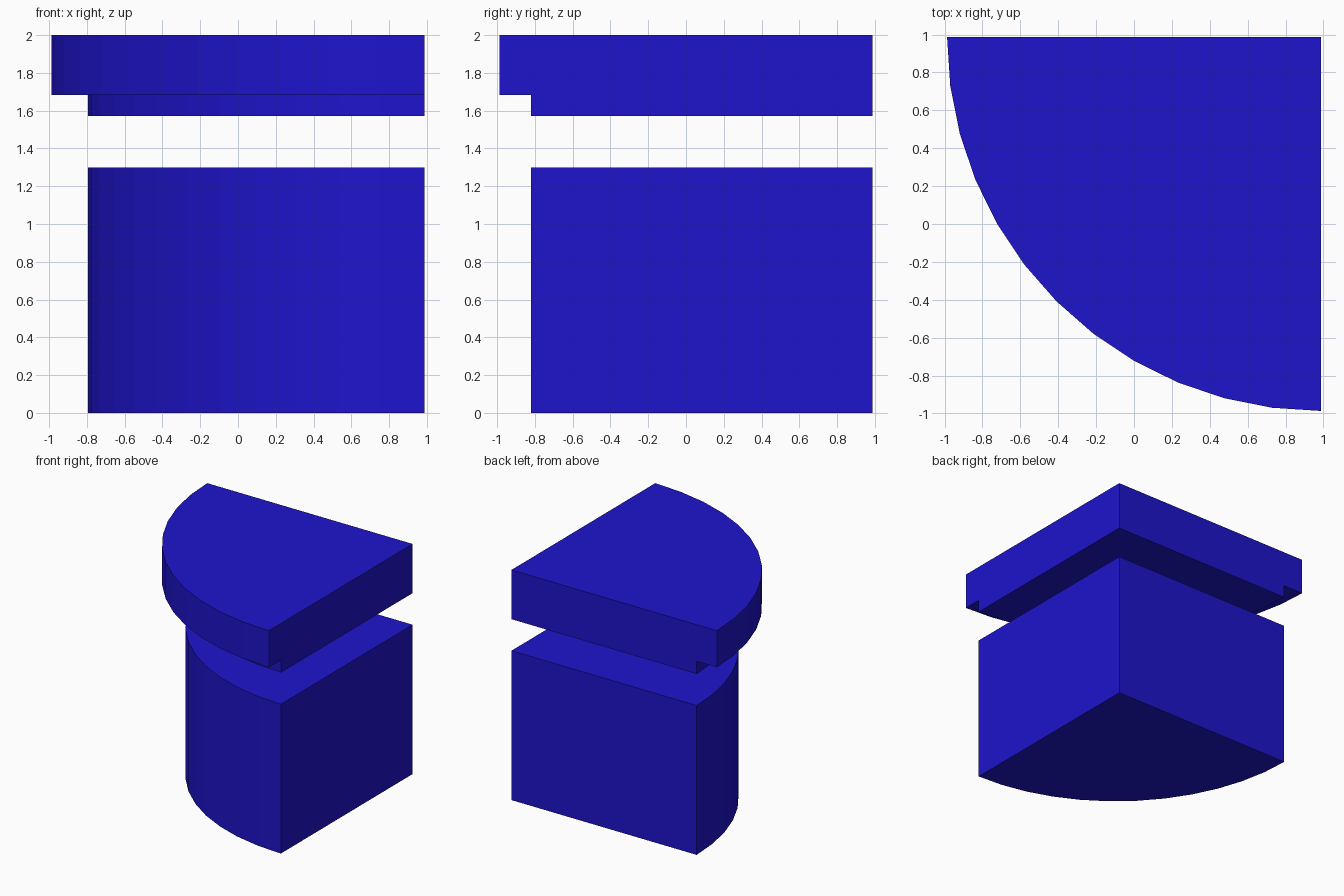
import bpy, bmesh, math

if "Cube" in bpy.data.objects:
    bpy.data.objects.remove(bpy.data.objects["Cube"])

CORNER = 0.987      # shared square corner at back right
SEGMENTS = 12       # facets along the quarter arc

blue = bpy.data.materials.new("blue")
blue.diffuse_color = (0.013, 0.007, 0.6, 1)
blue.use_nodes = True
blue.node_tree.nodes["Principled BSDF"].inputs["Base Color"].default_value = blue.diffuse_color


def quarter_prism(name, rx, ry, z0, z1):
    """Extruded quarter disc with its square corner at the back right."""
    bm = bmesh.new()
    verts = [bm.verts.new((CORNER, CORNER, z0))]
    for i in range(SEGMENTS + 1):
        a = math.pi / 2 * i / SEGMENTS
        verts.append(bm.verts.new((CORNER - rx * math.cos(a),
                                   CORNER - ry * math.sin(a), z0)))
    base = bm.faces.new(verts)
    top = bmesh.ops.extrude_face_region(bm, geom=[base], use_keep_orig=True)
    bmesh.ops.translate(bm, vec=(0, 0, z1 - z0),
                        verts=[g for g in top["geom"] if isinstance(g, bmesh.types.BMVert)])
    bmesh.ops.recalc_face_normals(bm, faces=bm.faces)
    mesh = bpy.data.meshes.new(name)
    bm.to_mesh(mesh)
    bm.free()
    mesh.materials.append(blue)
    obj = bpy.data.objects.new(name, mesh)
    bpy.context.collection.objects.link(obj)
    return obj


# Cabinet body, then the floating top: a recessed lip under a wider slab
quarter_prism("cabinet_body", 1.78, 1.808, 0.0, 1.298)
quarter_prism("top_lip", 1.78, 1.808, 1.572, 1.682)
quarter_prism("top_slab", 1.974, 1.974, 1.682, 2.0)
